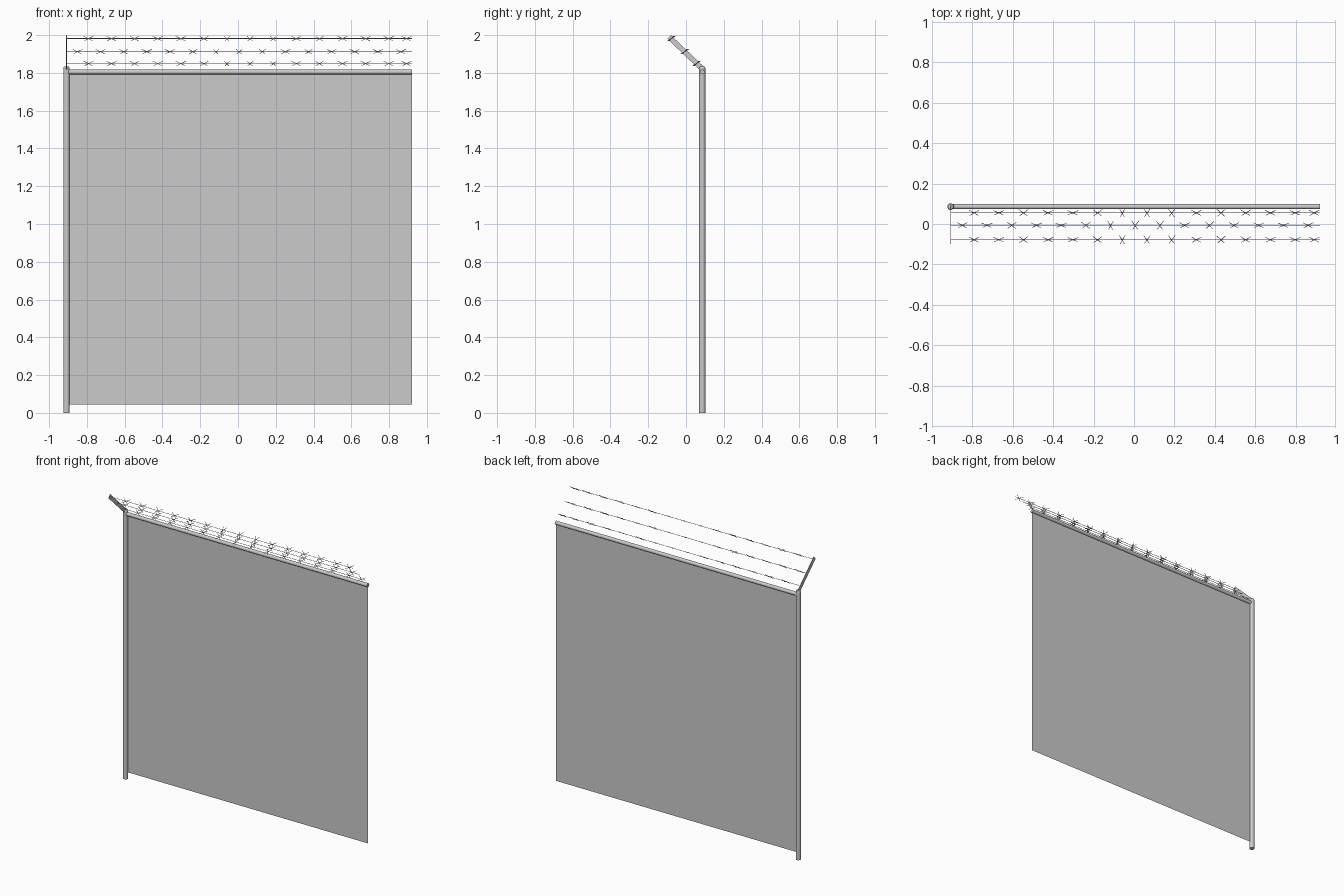
import bpy, bmesh, math, random
from mathutils import Vector

if "Cube" in bpy.data.objects:
    bpy.data.objects.remove(bpy.data.objects["Cube"])

random.seed(4)
FENCE_Y = 0.086
X0, X1 = -0.908, 0.921


def rod(bm, a, b, r, sides, r2=None):
    """Cylinder or taper between two points."""
    a, b = Vector(a), Vector(b)
    d = b - a
    m = d.to_track_quat('Z', 'Y').to_matrix().to_4x4()
    m.translation = (a + b) / 2
    bmesh.ops.create_cone(bm, cap_ends=True, segments=sides, radius1=r,
                          radius2=r if r2 is None else r2,
                          depth=d.length, matrix=m)


def finish(bm, name, smooth=False):
    me = bpy.data.meshes.new(name)
    bm.to_mesh(me)
    bm.free()
    ob = bpy.data.objects.new(name, me)
    bpy.context.collection.objects.link(ob)
    if smooth:
        bpy.ops.object.select_all(action='DESELECT')
        ob.select_set(True)
        bpy.context.view_layer.objects.active = ob
        bpy.ops.object.shade_smooth_by_angle(angle=math.radians(40))
    return ob


# Upright post with a slightly narrowed cap
bm = bmesh.new()
rod(bm, (X0, FENCE_Y, 0), (X0, FENCE_Y, 1.826), 0.0165, 16)
rod(bm, (X0, FENCE_Y, 1.826), (X0, FENCE_Y, 1.833), 0.0165, 16, 0.013)
finish(bm, "post", True)

# Top rail
bm = bmesh.new()
rod(bm, (X0, FENCE_Y, 1.805), (X1, FENCE_Y, 1.805), 0.0125, 16)
finish(bm, "top_rail", True)

# Flat mesh panel
bm = bmesh.new()
bm.faces.new([bm.verts.new(p) for p in (
    (X0, FENCE_Y, 0.045), (X1, FENCE_Y, 0.045),
    (X1, FENCE_Y, 1.805), (X0, FENCE_Y, 1.805))])
finish(bm, "fence_panel")

# Slanted thin plate that carries the wires
bm = bmesh.new()
low, high = Vector((X0, FENCE_Y, 1.822)), Vector((X0, -0.089, 1.99))
along = (high - low).normalized()
side = along.cross(Vector((1, 0, 0))).normalized() * 0.0135
half = Vector((0.0015, 0, 0))
rings = [[bm.verts.new(p + s * half) for p in
          (low - side, low + side, high + side, high - side)] for s in (-1, 1)]
bm.faces.new(rings[0])
bm.faces.new(rings[1][::-1])
for i in range(4):
    j = (i + 1) % 4
    bm.faces.new((rings[0][j], rings[0][i], rings[1][i], rings[1][j]))
bmesh.ops.recalc_face_normals(bm, faces=bm.faces)
finish(bm, "wire_arm")

# Three wires, each with evenly spaced crossed barbs
STEP = 0.1223
wires = [("lower", 0.056, 1.85, -0.792, 0.892),
         ("middle", -0.006, 1.913, -0.85, None),
         ("upper", -0.077, 1.982, -0.792, 0.892)]
angles = [math.radians(45 + random.uniform(-22, 22)) for _ in range(15)]
for name, y, z, start, last in wires:
    bm = bmesh.new()
    rod(bm, (X0, y, z), (X1, y, z), 0.0015, 6)
    finish(bm, name + "_wire", True)

    bm = bmesh.new()
    xs = [start + STEP * i for i in range(15 if last is None else 14)]
    if last is not None:
        xs.append(last)
    for x, a in zip(xs, angles):
        for sign in (1, -1):
            c = Vector((x + 0.002 * sign, y, z))
            d = Vector((math.cos(a) * 0.028, sign * math.sin(a) * 0.024,
                        sign * 0.012))
            for end in (c + d, c - d):
                rod(bm, c, end, 0.0018, 5, 0.0012)
        # short coil around the wire
        rod(bm, (x - 0.005, y, z), (x + 0.005, y, z), 0.003, 6)
    finish(bm, name + "_barbs")
